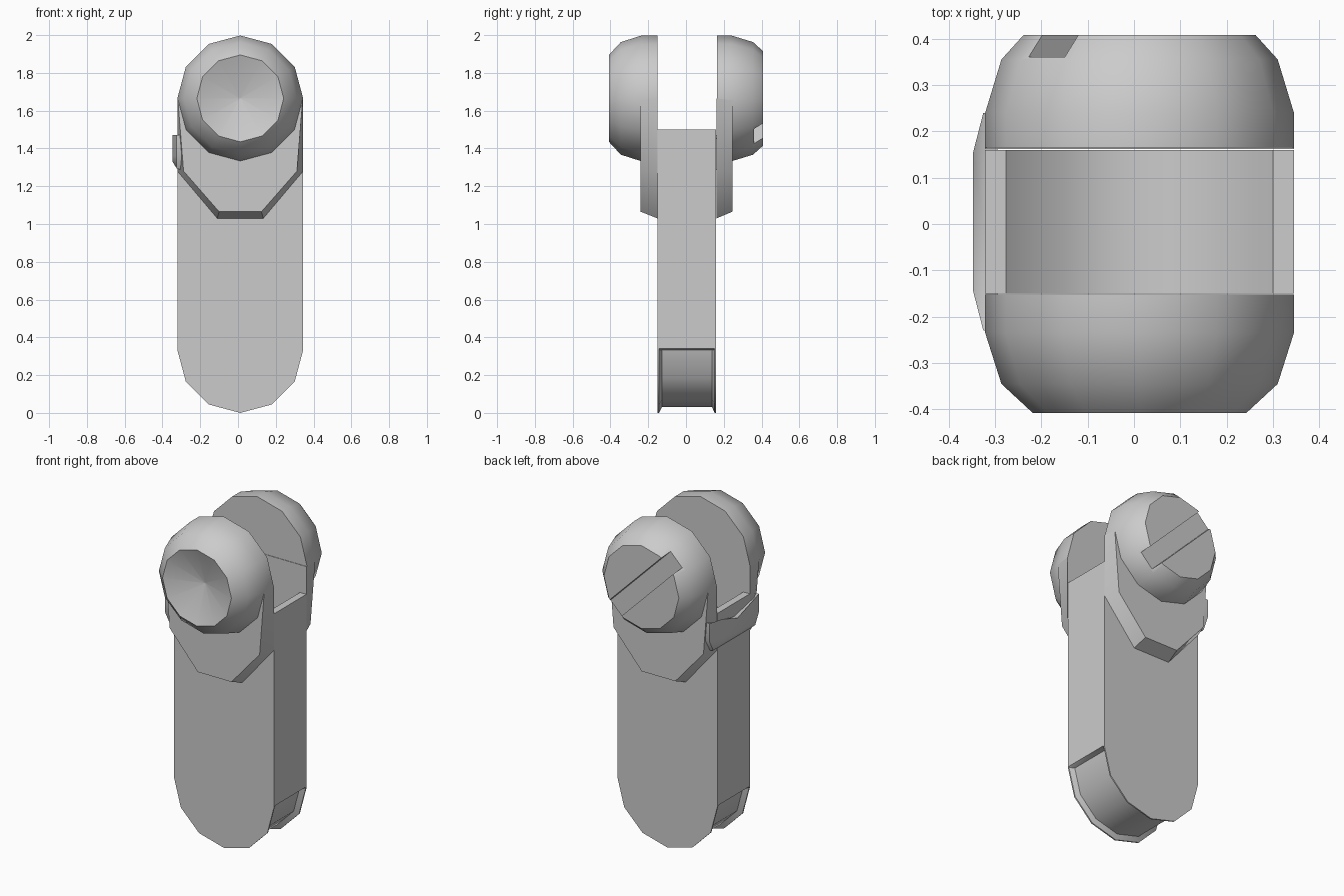
import bpy, bmesh
from math import sin, cos, pi, radians

if "Cube" in bpy.data.objects:
    bpy.data.objects.remove(bpy.data.objects["Cube"])

CX = 0.012        # shared centre line
R = 0.333         # radius of the rounded ends
LOW, HIGH = 0.335, 1.665   # centres of the lower end and of the knobs

grey = bpy.data.materials.new("plain_grey")
grey.use_nodes = True
grey.diffuse_color = (0.6, 0.6, 0.6, 1)
grey.node_tree.nodes["Principled BSDF"].inputs["Base Color"].default_value = (0.6, 0.6, 0.6, 1)


def loft(name, rings):
    """Closed solid through rings of equal point count."""
    bm = bmesh.new()
    loops = [[bm.verts.new(p) for p in ring] for ring in rings]
    n = len(loops[0])
    for a, b in zip(loops, loops[1:]):
        for i in range(n):
            j = (i + 1) % n
            bm.faces.new((a[i], a[j], b[j], b[i]))
    bm.faces.new(loops[0])
    bm.faces.new(loops[-1])
    bmesh.ops.remove_doubles(bm, verts=bm.verts, dist=1e-5)
    bmesh.ops.recalc_face_normals(bm, faces=bm.faces)
    mesh = bpy.data.meshes.new(name)
    bm.to_mesh(mesh)
    bm.free()
    obj = bpy.data.objects.new(name, mesh)
    bpy.context.collection.objects.link(obj)
    mesh.materials.append(grey)
    return obj


def arc(radius, zc, start, end):
    """Twelve-sided arc in x and z, given in steps of 30 degrees."""
    step = 1 if end > start else -1
    return [(CX + radius * cos(i * pi / 6), zc + radius * sin(i * pi / 6))
            for i in range(start, end + step, step)]


def at_y(points, y):
    return [(x, y, z) for x, z in points]


def knob(name, profile):
    rings = [at_y(arc(r, HIGH, 0, 11), y) for y, r in profile]
    if profile[-1][1] > 0:
        return loft(name, rings)
    # Tiny tip ring closes the hollow dish
    rings[-1] = at_y(arc(0.004, HIGH, 0, 11), profile[-1][0])
    return loft(name, rings)


# Bar with a round cradle on top and a recessed rim round the lower end
def bar_outline(r):
    cradle = arc(R, HIGH, 11, 7)
    return ([(CX + R, LOW + 0.005), (CX + R, 1.5)] + cradle
            + [(CX - R, 1.5), (CX - R, LOW + 0.005)] + arc(r, LOW - 0.002, 6, 12))


bar = loft("bar", [at_y(bar_outline(r), y) for y, r in
                   ((-0.15, R), (-0.142, R), (-0.128, R - 0.03),
                    (0.138, R - 0.03), (0.152, R), (0.16, R))])

# Front knob with a dished face, back knob with a flat face
front_knob = knob("front_knob", [(-0.152, R), (-0.235, R), (-0.345, 0.298),
                                 (-0.408, 0.23), (-0.33, 0)])
back_knob = knob("back_knob", [(0.165, R), (0.24, R), (0.355, 0.298), (0.408, 0.25)])

# Diagonal screwdriver slot in the back knob
bpy.ops.mesh.primitive_cube_add(size=1, location=(CX, 0.41, HIGH), rotation=(0, radians(45), 0))
cutter = bpy.context.object
cutter.name = "slot_cutter"
cutter.scale = (1, 0.1, 0.11)
cutter.hide_render = True
cut = back_knob.modifiers.new("slot", "BOOLEAN")
cut.operation = "DIFFERENCE"
cut.solver = "EXACT"
cut.object = cutter
bpy.context.view_layer.objects.active = back_knob
bpy.ops.object.modifier_apply(modifier="slot")
bpy.data.objects.remove(cutter)


# Cheeks that carry the knobs, tapering outward
def cheek_outline(top, side, foot, base):
    right = [(top, HIGH), (side, 1.28), (foot, base)]
    return [(CX + x, z) for x, z in right] + [(CX - x, z) for x, z in reversed(right)]


for name, inner, outer in (("front_cheek", -0.152, -0.24), ("back_cheek", 0.162, 0.245)):
    loft(name, [at_y(cheek_outline(R, R, 0.122, 1.03), inner),
                at_y(cheek_outline(R - 0.002, 0.3, 0.112, 1.065), outer)])


# Side latch tab with a dipped upper edge
def tab_outline(x, end, low):
    half = [(end, 1.47), (end, 1.36), (end * 0.85, low)]
    return ([(x, 0.005 + y, z) for y, z in half]
            + [(x, 0.005 - y, z) for y, z in reversed(half)] + [(x, 0.005, 1.42)])


loft("latch_tab", [tab_outline(-0.295, 0.235, 1.285), tab_outline(-0.325, 0.235, 1.295),
                   tab_outline(-0.347, 0.15, 1.33)])

# Smooth shading with sharp edges kept
for obj in bpy.context.scene.objects:
    obj.select_set(obj.type == "MESH")
bpy.context.view_layer.objects.active = bar
bpy.ops.object.shade_smooth_by_angle(angle=radians(40))
